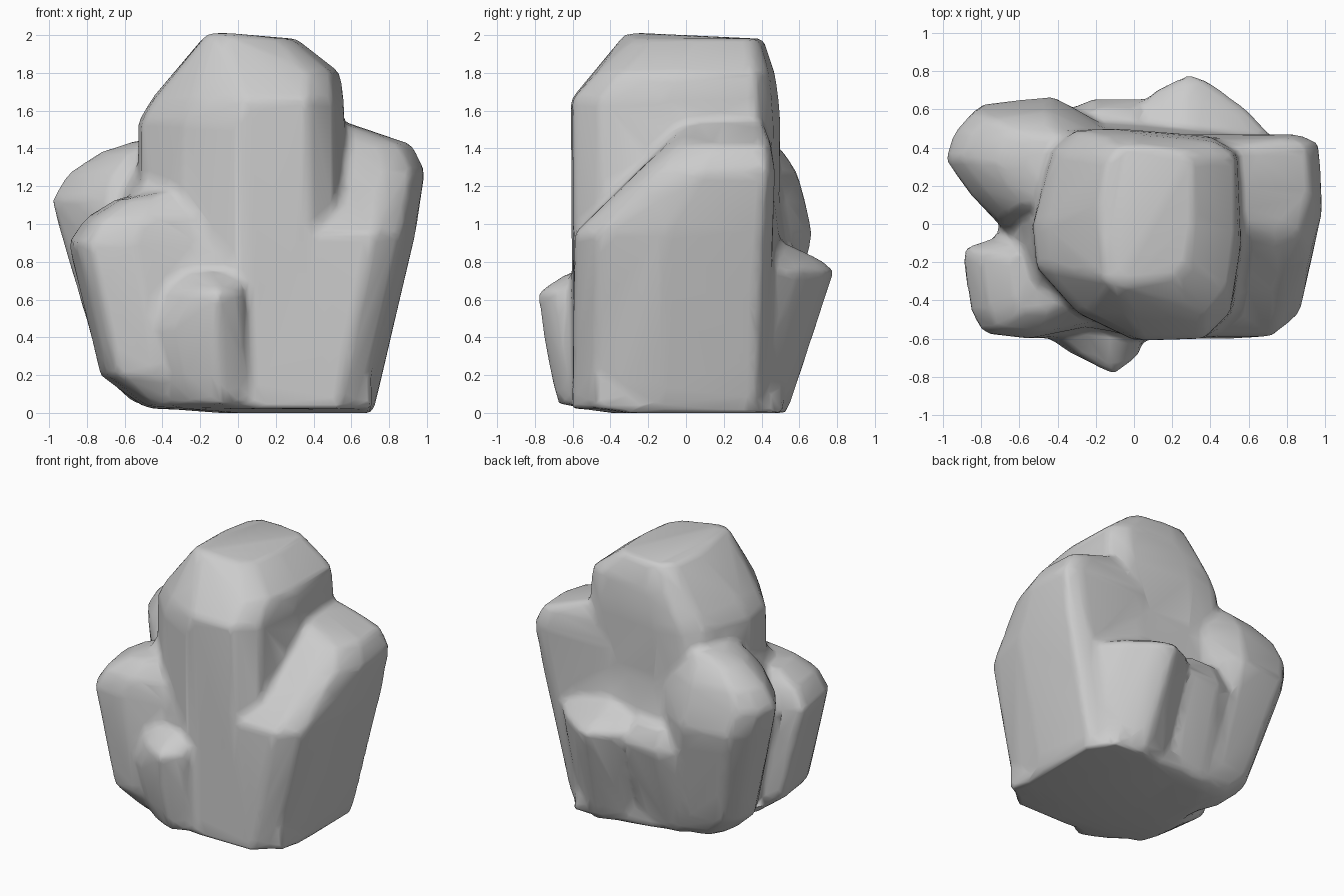
import bpy, bmesh

cube = bpy.data.objects.get("Cube")
if cube:
    bpy.data.objects.remove(cube, do_unlink=True)

stone = bpy.data.materials.new("grey_stone")
stone.use_nodes = True
grey = (0.6, 0.6, 0.6, 1)
stone.diffuse_color = grey
stone.node_tree.nodes["Principled BSDF"].inputs["Base Color"].default_value = grey

lobes = []


def lobe(name, plan, rings):
    """Wrap a hull around a plan outline fitted to each ring (z, x0, x1, y0, y1)."""
    xs, ys = zip(*plan)
    bm = bmesh.new()
    for z, x0, x1, y0, y1 in rings:
        for x, y in plan:
            u = (x - min(xs)) / (max(xs) - min(xs))
            v = (y - min(ys)) / (max(ys) - min(ys))
            bm.verts.new((x0 + u * (x1 - x0), y0 + v * (y1 - y0), z))
    hull = bmesh.ops.convex_hull(bm, input=bm.verts[:])
    unused = {g for g in hull["geom_interior"] + hull["geom_unused"]
              if isinstance(g, bmesh.types.BMVert)}
    bmesh.ops.delete(bm, geom=list(unused), context="VERTS")
    bmesh.ops.recalc_face_normals(bm, faces=bm.faces[:])
    mesh = bpy.data.meshes.new(name)
    bm.to_mesh(mesh)
    bm.free()
    mesh.materials.append(stone)
    obj = bpy.data.objects.new(name, mesh)
    bpy.context.collection.objects.link(obj)
    lobes.append(obj)


# Tall middle mass with a tapered crown
lobe("main_column",
     [(-.54, 0), (-.52, -.22), (-.3, -.46), (0, -.6), (.35, -.59), (.5, -.45), (.56, -.1),
      (.54, .38), (.4, .46), (-.1, .5), (-.32, .49), (-.44, .38)],
     [(.02, -.45, .6, -.6, .45), (.2, -.54, .58, -.6, .48), (1.54, -.53, .56, -.61, .5),
      (1.66, -.46, .56, -.61, .49), (1.8, -.33, .54, -.48, .47),
      (1.98, -.19, .31, -.29, .41), (2.01, -.16, -.04, -.32, -.22)])

# Broad shoulder on the +x side
lobe("left_shoulder",
     [(.3, -.58), (.76, -.58), (.9, -.46), (.97, -.1), (.95, .4), (.84, .46), (.3, .46)],
     [(.02, .1, .72, -.6, .42), (.1, .1, .74, -.6, .43), (.95, .25, .94, -.59, .46),
      (1.28, .3, .99, -.25, .47), (1.42, .35, .92, -.1, .45), (1.53, .4, .6, 0, .41)])

# Rear shoulder on the -x side
lobe("right_rear_shoulder",
     [(-.97, .35), (-.93, .5), (-.83, .63), (-.47, .67), (-.25, .55), (-.25, 0),
      (-.7, -.02), (-.85, .15)],
     [(.05, -.55, -.1, -.1, .45), (.2, -.72, -.2, -.1, .5), (.95, -.94, -.2, -.05, .67),
      (1.13, -.99, -.2, 0, .63), (1.27, -.9, -.25, .05, .59),
      (1.38, -.73, -.3, .1, .52), (1.44, -.55, -.3, .15, .46)])

# Lower front shoulder on the -x side
lobe("right_front_shoulder",
     [(-.88, -.15), (-.83, -.45), (-.76, -.57), (-.5, -.6), (-.35, -.57), (0, -.5),
      (-.1, 0), (-.7, -.04), (-.86, -.09)],
     [(.03, -.5, 0, -.5, 0), (.2, -.73, 0, -.6, 0), (.9, -.9, -.1, -.6, -.04),
      (1.03, -.81, -.1, -.57, -.06), (1.13, -.65, -.15, -.48, -.1),
      (1.18, -.4, -.15, -.42, -.1)])

# Small outcrops at the foot
lobe("front_outcrop",
     [(-.13, -.78), (-.33, -.69), (-.45, -.6), (-.55, -.5), (-.45, -.4), (.06, -.4),
      (.03, -.68)],
     [(.04, -.4, .07, -.68, -.4), (.2, -.5, .07, -.72, -.4),
      (.45, -.56, .06, -.76, -.4), (.64, -.45, .05, -.79, -.4), (.74, -.4, .01, -.63, -.4)])
lobe("rear_outcrop",
     [(-.05, .45), (0, .62), (.12, .71), (.29, .78), (.4, .74), (.6, .61), (.74, .47),
      (.6, .35), (0, .35)],
     [(0, .1, .71, .2, .54), (.1, 0, .71, .2, .56), (.76, -.05, .74, .3, .79),
      (.83, 0, .62, .3, .68), (.9, .1, .5, .3, .52)])
lobe("rear_ledge",
     [(-.38, .3), (-.34, .6), (-.2, .65), (.04, .65), (.1, .3)],
     [(.05, -.4, .1, .25, .46), (.7, -.38, .1, .3, .66), (.86, -.34, .06, .3, .6)])

# Inner mass filling the clefts, and the flat foot
lobe("core",
     [(-.72, -.05), (-.6, -.48), (0, -.6), (.62, -.56), (.8, 0), (.7, .45), (.3, .5),
      (-.1, .53), (-.5, .55)],
     [(.1, -.55, .65, -.55, .45), (.85, -.72, .8, -.59, .55), (1.2, -.6, .7, -.4, .5),
      (1.4, -.5, .6, -.1, .46)])
lobe("foot",
     [(-.5, -.25), (-.35, -.52), (.1, -.62), (.71, -.5), (.71, .28), (.5, .53), (-.1, .48),
      (-.45, .35)],
     [(0, -.1, .71, -.4, .52), (.03, -.5, .71, -.61, .52), (.3, -.55, .7, -.58, .5)])

# Fuse the masses into one worn stone
bpy.ops.object.select_all(action="DESELECT")
for part in lobes:
    part.select_set(True)
bpy.context.view_layer.objects.active = lobes[0]
bpy.ops.object.join()
boulder = bpy.context.view_layer.objects.active
boulder.name = "boulder"

fuse = boulder.modifiers.new("fuse", "REMESH")
fuse.mode = "VOXEL"
fuse.voxel_size = 0.025
fuse.use_smooth_shade = True
wear = boulder.modifiers.new("wear", "SMOOTH")
wear.factor = 0.5
wear.iterations = 8
facets = boulder.modifiers.new("facets", "DECIMATE")
facets.ratio = 0.06
bpy.ops.object.shade_smooth()
